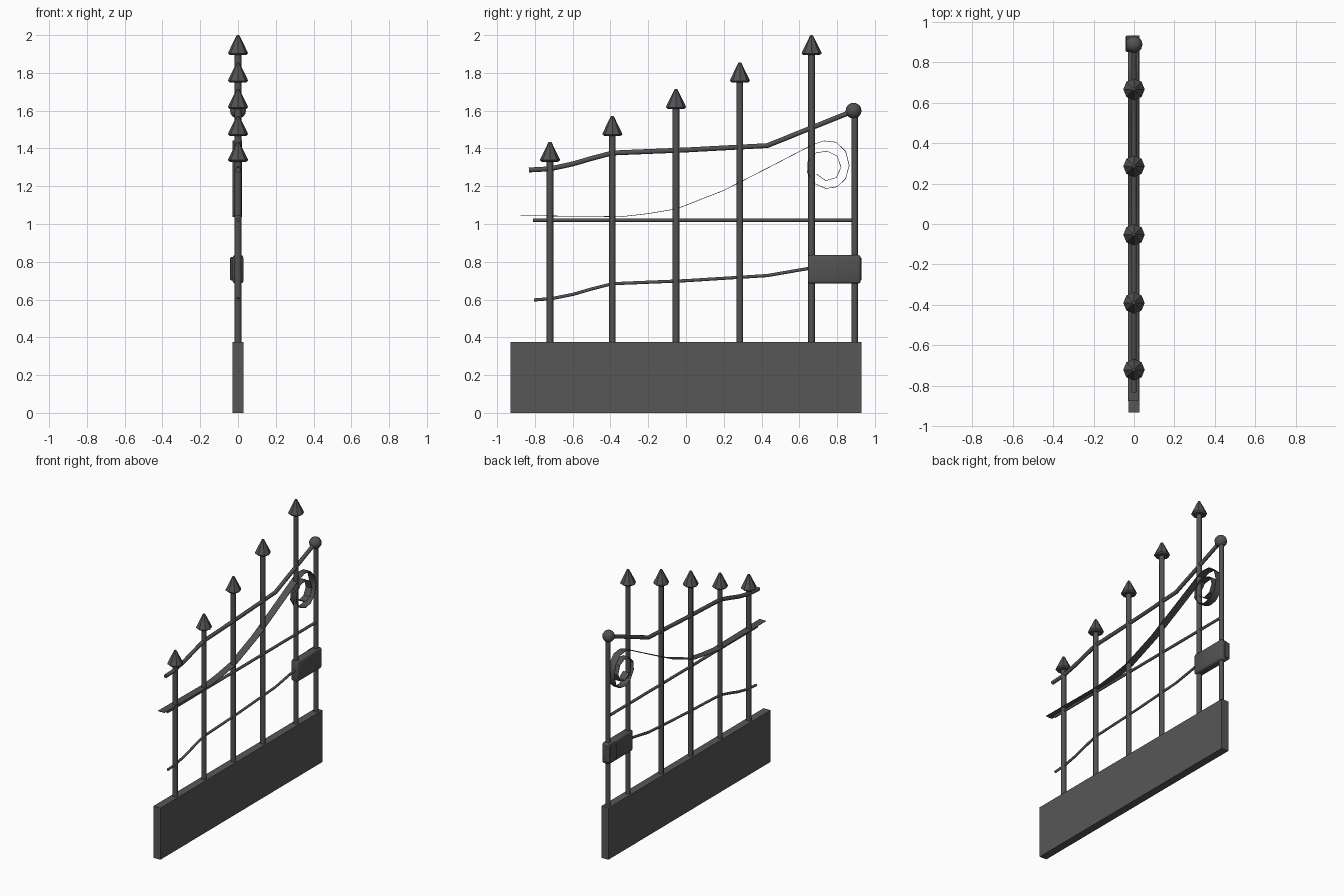
import bpy, bmesh, math
from mathutils import Vector

if "Cube" in bpy.data.objects:
    bpy.data.objects.remove(bpy.data.objects["Cube"])

iron = bpy.data.materials.new("dark_iron")
iron.diffuse_color = (0.085, 0.085, 0.088, 1)
iron.use_nodes = True
iron.node_tree.nodes["Principled BSDF"].inputs["Base Color"].default_value = iron.diffuse_color
panel = bpy.data.materials.new("panel_grey")
panel.diffuse_color = (0.095, 0.095, 0.098, 1)
panel.use_nodes = True
panel.node_tree.nodes["Principled BSDF"].inputs["Base Color"].default_value = panel.diffuse_color


def finish(name, bm, mat, smooth=None):
    bmesh.ops.recalc_face_normals(bm, faces=bm.faces)
    me = bpy.data.meshes.new(name)
    bm.to_mesh(me)
    bm.free()
    me.materials.append(mat)
    ob = bpy.data.objects.new(name, me)
    bpy.context.collection.objects.link(ob)
    if smooth:
        bpy.ops.object.select_all(action='DESELECT')
        bpy.context.view_layer.objects.active = ob
        ob.select_set(True)
        bpy.ops.object.shade_smooth_by_angle(angle=math.radians(smooth))
    return ob


def box(name, lo, hi, mat, bevel=0.0, segs=1):
    bm = bmesh.new()
    bmesh.ops.create_cube(bm, size=1)
    for v in bm.verts:
        v.co = Vector([(a + b) / 2 + c * (b - a) for a, b, c in zip(lo, hi, v.co)])
    if bevel:
        bmesh.ops.bevel(bm, geom=bm.edges[:], offset=bevel, segments=segs,
                        profile=0.5, affect='EDGES')
    return finish(name, bm, mat, 50 if segs > 1 else None)


def lathe(name, y, profile, n=8, smooth=None):
    """Closed upright solid from (radius, z) pairs."""
    bm = bmesh.new()
    rings = [[bm.verts.new((r * math.cos(2 * math.pi * i / n),
                            y + r * math.sin(2 * math.pi * i / n), z))
              for i in range(n)] for r, z in profile]
    for a, b in zip(rings, rings[1:]):
        for i in range(n):
            j = (i + 1) % n
            bm.faces.new((a[i], a[j], b[j], b[i]))
    bm.faces.new(rings[0])
    bm.faces.new(rings[-1])
    return finish(name, bm, iron, smooth)


def sweep(name, pts, section, smooth=None):
    """Sweep an (x, offset) section along a path of (y, z) points."""
    bm = bmesh.new()
    P = [Vector(p) for p in pts]
    rings = []
    for k, p in enumerate(P):
        t = (P[min(k + 1, len(P) - 1)] - P[max(k - 1, 0)]).normalized()
        nrm = Vector((-t.y, t.x))
        rings.append([bm.verts.new((x, p.x + nrm.x * o, p.y + nrm.y * o))
                      for x, o in section])
    n = len(section)
    for a, b in zip(rings, rings[1:]):
        for i in range(n):
            j = (i + 1) % n
            bm.faces.new((a[i], a[j], b[j], b[i]))
    bm.faces.new(rings[0])
    bm.faces.new(rings[-1])
    return finish(name, bm, iron, smooth)


def round_section(r, n=8):
    return [(r * math.cos(2 * math.pi * (i + .5) / n),
             r * math.sin(2 * math.pi * (i + .5) / n)) for i in range(n)]


# Solid lower panel
box("lower_panel", (-0.028, -0.93, 0), (0.028, 0.93, 0.375), panel)

# Vertical bars with pointed finials
for i, (y, tip) in enumerate([(-0.72, 1.435), (-0.39, 1.572), (-0.053, 1.715),
                              (0.285, 1.855), (0.665, 2.0)]):
    lathe(f"bar_{i + 1}", y, [(0.018, 0.36), (0.018, tip - 0.09)], 8, 50)
    lathe(f"finial_{i + 1}", y, [(0.043, tip - 0.106), (0.053, tip - 0.097),
                                 (0.051, tip - 0.09), (0.008, tip - 0.002),
                                 (0.003, tip)])

# End post with ball
lathe("end_post", 0.893, [(0.017, 0.36), (0.017, 1.58)], 8, 50)
bm = bmesh.new()
bmesh.ops.create_uvsphere(bm, u_segments=12, v_segments=8, radius=0.042)
bmesh.ops.translate(bm, verts=bm.verts[:], vec=(0, 0.887, 1.6))
finish("post_ball", bm, iron, 50)

# Curved and straight rails
sweep("top_rail", [(-0.832, 1.286), (-0.72, 1.292), (-0.60, 1.318), (-0.50, 1.347),
                   (-0.39, 1.376), (0.0, 1.392), (0.43, 1.415), (0.87, 1.592)],
      round_section(0.014), 50)
sweep("middle_rail", [(-0.81, 1.02), (0.893, 1.02)], round_section(0.010), 50)
sweep("lower_rail", [(-0.805, 0.598), (-0.71, 0.605), (-0.60, 0.627), (-0.50, 0.656),
                     (-0.39, 0.684), (0.0, 0.700), (0.43, 0.727), (0.72, 0.777)],
      round_section(0.009), 50)

# Flat ribbon ending in a scroll
ribbon = [(-0.875, 1.044), (-0.34, 1.039), (-0.20, 1.055), (-0.05, 1.08),
          (0.20, 1.178), (0.42, 1.29), (0.58, 1.373), (0.67, 1.42), (0.73, 1.44),
          (0.795, 1.433), (0.845, 1.385), (0.864, 1.31), (0.845, 1.24),
          (0.80, 1.197), (0.74, 1.188), (0.68, 1.214), (0.643, 1.27),
          (0.645, 1.33), (0.69, 1.378), (0.75, 1.385), (0.80, 1.36),
          (0.821, 1.30), (0.795, 1.245), (0.74, 1.23), (0.69, 1.265)]
sweep("scroll_ribbon", ribbon, [(-0.03, -0.0015), (0.022, -0.0015),
                                (0.022, 0.0015), (-0.03, 0.0015)], 40)

# Lock case and its raised latch
box("lock_case", (-0.028, 0.645, 0.685), (0.028, 0.925, 0.835), iron, 0.012, 2)
box("lock_latch", (-0.042, 0.85, 0.70), (0.0, 0.93, 0.825), iron, 0.006)
